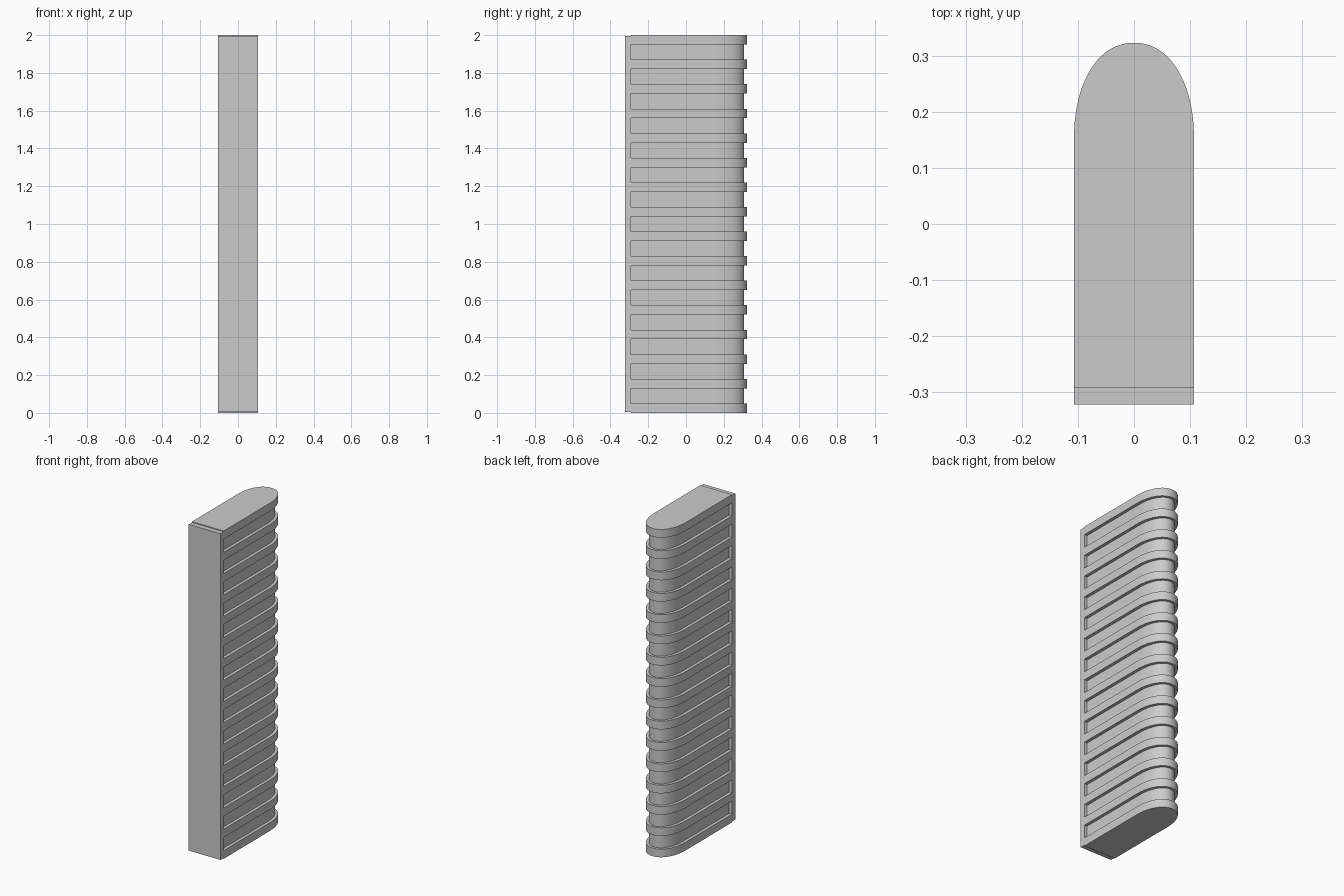
import bpy, bmesh
from math import sin, cos, pi

if "Cube" in bpy.data.objects:
    bpy.data.objects.remove(bpy.data.objects["Cube"])

HALF_W, FRONT, PLATE_BACK, BACK = 0.107, -0.322, -0.291, 0.323
RIBS, RIB_H, HEIGHT = 16, 0.05, 2.0
ROUND_START = 0.15


def rounded_outline(inset_x, inset_y, steps=40):
    """Straight sides closing in a full, rounded back end."""
    w, depth = HALF_W - inset_x, BACK - inset_y - ROUND_START
    power = 2 / 2.15
    pts = [(-w, PLATE_BACK), (w, PLATE_BACK)]
    for i in range(steps + 1):
        a = pi * i / steps
        c, s = cos(a), max(sin(a), 0.0)
        x = w * abs(c) ** power * (1 if c >= 0 else -1)
        pts.append((x, ROUND_START + depth * s ** power))
    return pts


def extrude_outline(name, outline, z0, z1):
    bm = bmesh.new()
    face = bm.faces.new([bm.verts.new((x, y, z0)) for x, y in outline])
    top = bmesh.ops.extrude_face_region(bm, geom=[face])["geom"]
    verts = [g for g in top if isinstance(g, bmesh.types.BMVert)]
    bmesh.ops.translate(bm, verts=verts, vec=(0, 0, z1 - z0))
    bmesh.ops.recalc_face_normals(bm, faces=bm.faces)
    mesh = bpy.data.meshes.new(name)
    bm.to_mesh(mesh)
    bm.free()
    obj = bpy.data.objects.new(name, mesh)
    bpy.context.collection.objects.link(obj)
    bpy.ops.object.select_all(action="DESELECT")
    obj.select_set(True)
    bpy.context.view_layer.objects.active = obj
    bpy.ops.object.shade_smooth_by_angle()
    return obj


# Recessed core running between the ribs
extrude_outline("core", rounded_outline(0.019, 0.015), 0.01, HEIGHT - 0.01)

# Stack of evenly spaced ribs
rib = extrude_outline("ribs", rounded_outline(0, 0), 0, RIB_H)
array = rib.modifiers.new("stack", "ARRAY")
array.count = RIBS
array.use_relative_offset = False
array.use_constant_offset = True
array.constant_offset_displace = (0, 0, (HEIGHT - RIB_H) / (RIBS - 1))

# Flat front plate, a hair shorter than the rib stack
plate = [(-HALF_W, FRONT), (HALF_W, FRONT), (HALF_W, PLATE_BACK), (-HALF_W, PLATE_BACK)]
extrude_outline("front_plate", plate, 0.005, HEIGHT - 0.005)
